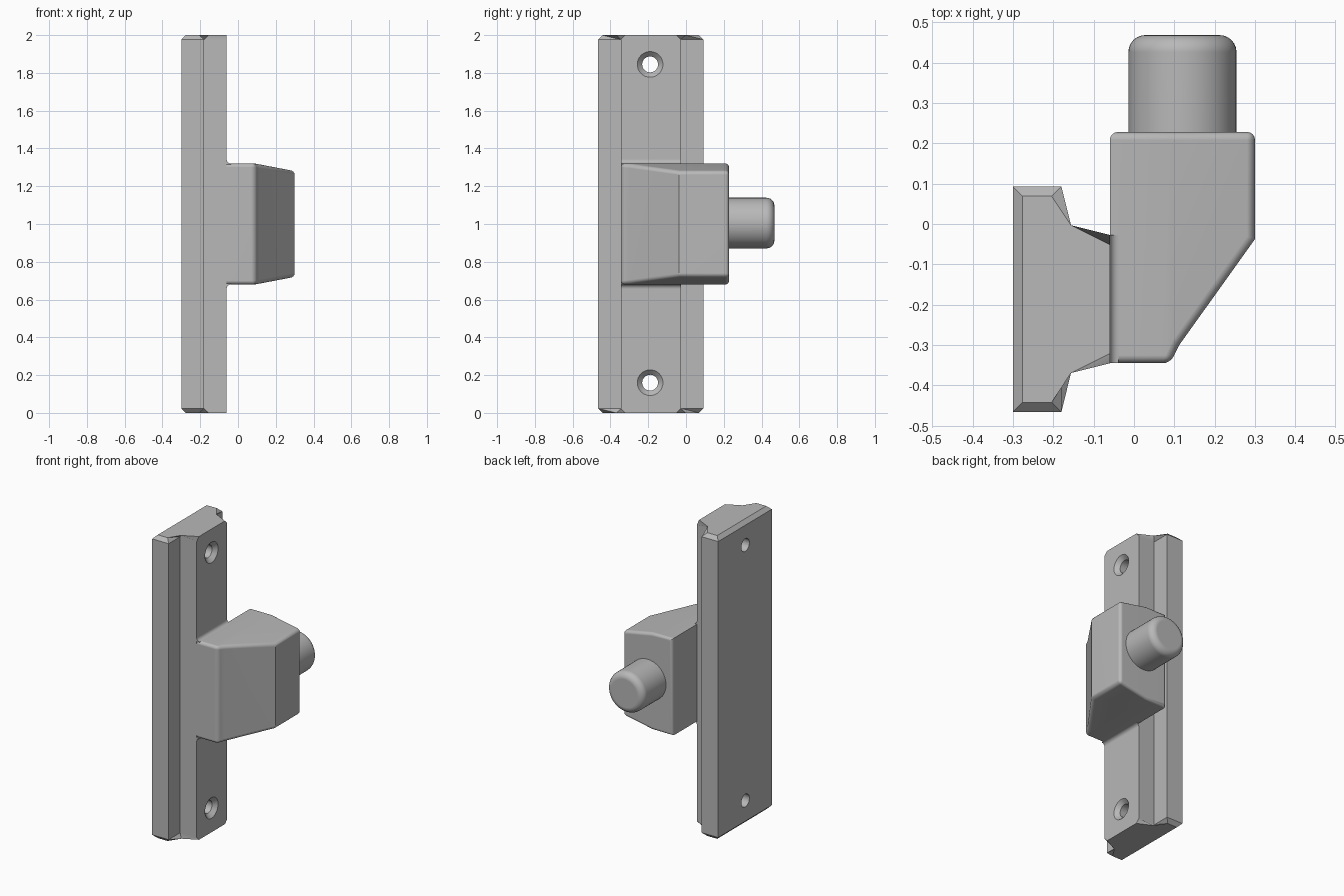
import bpy, bmesh
from math import cos, sin, pi, radians
from mathutils import Matrix, Vector

cube = bpy.data.objects.get("Cube")
if cube:
    bpy.data.objects.remove(cube, do_unlink=True)

# One grey metal for every part
grey = bpy.data.materials.new("grey metal")
grey.use_nodes = True
colour = (0.48, 0.48, 0.48, 1)
grey.diffuse_color = colour
grey.node_tree.nodes["Principled BSDF"].inputs["Base Color"].default_value = colour


def finish(bm, name):
    bmesh.ops.recalc_face_normals(bm, faces=bm.faces[:])
    mesh = bpy.data.meshes.new(name)
    bm.to_mesh(mesh)
    bm.free()
    mesh.materials.append(grey)
    obj = bpy.data.objects.new(name, mesh)
    bpy.context.collection.objects.link(obj)
    return obj


def activate(obj):
    bpy.ops.object.select_all(action="DESELECT")
    obj.select_set(True)
    bpy.context.view_layer.objects.active = obj


def smooth(obj):
    activate(obj)
    bpy.ops.object.shade_smooth_by_angle(angle=radians(32))
    obj.modifiers.new("even shading", "WEIGHTED_NORMAL").keep_sharp = True


def prism(bottom, top):
    """Closed prism between two matching loops of points."""
    bm = bmesh.new()
    low = [bm.verts.new(p) for p in bottom]
    high = [bm.verts.new(p) for p in top]
    n = len(low)
    for i in range(n):
        j = (i + 1) % n
        bm.faces.new((low[i], low[j], high[j], high[i]))
    return bm, low, high


def lathe(name, profile, matrix, steps=48):
    """Turn (radius, height) points round the local z axis."""
    bm = bmesh.new()
    rings = [[bm.verts.new(matrix @ Vector((r * cos(2 * pi * k / steps),
                                            r * sin(2 * pi * k / steps), h)))
              for k in range(steps)] for r, h in profile]
    for a, b in zip(rings, rings[1:]):
        for k in range(steps):
            m = (k + 1) % steps
            bm.faces.new((a[k], a[m], b[m], b[k]))
    bm.faces.new(rings[0])
    bm.faces.new(rings[-1])
    return finish(bm, name)


FACE = -0.06               # front plane of the rail stem
STEM = (-0.345, -0.027)    # width of the stem

# T-section rail with chamfered ends
section = [(-0.3, -0.466), (-0.18, -0.466), (-0.18, STEM[0]), (FACE, STEM[0]),
           (FACE, STEM[1]), (-0.18, STEM[1]), (-0.18, 0.093), (-0.3, 0.093)]
bm, low, high = prism([(x, y, 0) for x, y in section], [(x, y, 2) for x, y in section])
bm.faces.new(low)
bm.faces.new(high)
ends = [e for e in bm.edges
        if e.verts[0].co.z == e.verts[1].co.z
        and not all(abs(v.co.x - FACE) < 1e-4 for v in e.verts)]
bmesh.ops.bevel(bm, geom=ends, offset=0.024, segments=1, affect="EDGES")
rail = finish(bm, "rail")

# Countersunk screw holes
for z in (0.16, 1.845):
    place = Matrix.Translation((0, -0.19, z)) @ Matrix.Rotation(pi / 2, 4, "Y")
    cutter = lathe("hole_cutter", [(0.042, -0.4), (0.042, FACE - 0.026),
                                   (0.068, FACE), (0.068, 0.0)], place, 32)
    cutter.hide_render = True
    cut = rail.modifiers.new("hole", "BOOLEAN")
    cut.operation = "DIFFERENCE"
    cut.solver = "EXACT"
    cut.object = cutter
    activate(rail)
    bpy.ops.object.modifier_apply(modifier=cut.name)
    bpy.data.objects.remove(cutter, do_unlink=True)
smooth(rail)

# Housing: flat near the rail, tapering in height away from it
BREAK = 0.09
BACK = 0.228
plan = [(FACE, STEM[0]), (BREAK, STEM[0]), (0.112, -0.3), (0.3, -0.037),
        (0.3, BACK), (BREAK, BACK), (FACE, BACK)]


def half_height(x):
    return 0.32 - max(0, x - BREAK) * 0.19


bm, low, high = prism([(x, y, 1 - half_height(x)) for x, y in plan],
                      [(x, y, 1 + half_height(x)) for x, y in plan])
for loop in (low, high):
    bm.faces.new((loop[0], loop[1], loop[5], loop[6]))
    bm.faces.new(loop[1:6])
bmesh.ops.recalc_face_normals(bm, faces=bm.faces[:])


def rounded(edge):
    if edge.calc_face_angle() < radians(40):
        return False
    at_rail = all(abs(v.co.x - FACE) < 1e-4 for v in edge.verts)
    return not at_rail or all(v.co.y > 0.2 for v in edge.verts)


bmesh.ops.bevel(bm, geom=[e for e in bm.edges if rounded(e)], offset=0.02,
                segments=4, profile=0.5, affect="EDGES")
smooth(finish(bm, "housing"))

# Concave fillets between rail and housing
R = 0.022
arc = [(FACE + R - R * cos(a), R - R * sin(a)) for a in [i * pi / 12 for i in range(7)]]
for name, side in (("upper_fillet", 1), ("lower_fillet", -1)):
    shape = [(FACE - 0.005, R)] + arc + [(FACE + R, -0.004), (FACE - 0.005, -0.004)]
    bm, low, high = prism(*[[(x, y, 1 + side * (0.32 + h)) for x, h in shape] for y in STEM])
    bm.faces.new(low)
    bm.faces.new(high)
    smooth(finish(bm, name))

# Round pin with a rounded tip
RADIUS, TIP, ROUND = 0.134, 0.468, 0.042
tip = [(RADIUS - ROUND + ROUND * cos(a), TIP - ROUND + ROUND * sin(a))
       for a in [i * pi / 12 for i in range(7)]]
place = Matrix.Translation((0.12, 0, 1.005)) @ Matrix.Rotation(-pi / 2, 4, "X")
smooth(lathe("pin", [(RADIUS, 0.2)] + tip, place))
